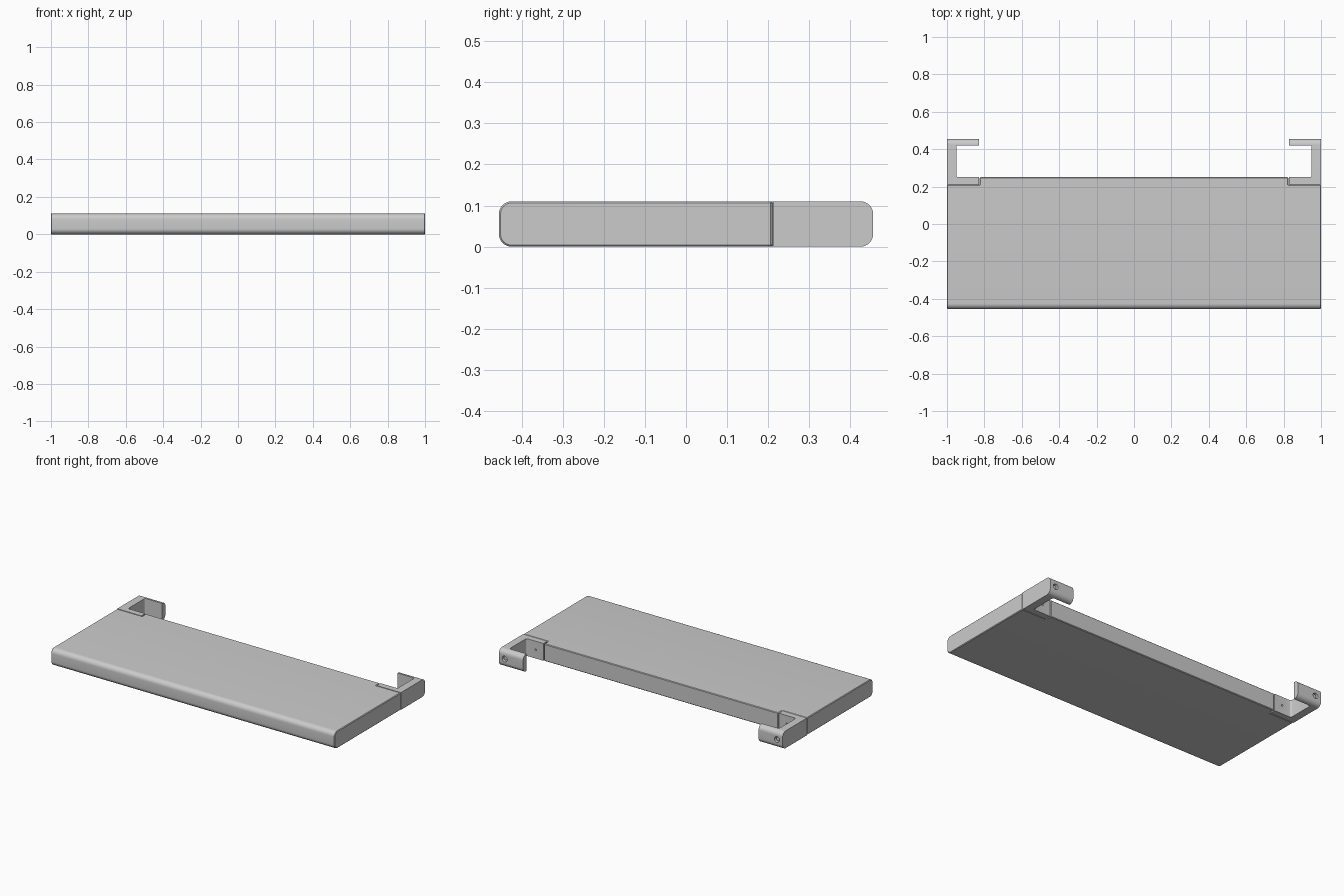
import bpy, bmesh
from math import sin, cos, pi, radians
from mathutils import Matrix, Vector

if "Cube" in bpy.data.objects:
    bpy.data.objects.remove(bpy.data.objects["Cube"])

H, R = 0.11, 0.03          # board thickness, edge radius


def to_object(bm, name):
    bmesh.ops.recalc_face_normals(bm, faces=bm.faces[:])
    me = bpy.data.meshes.new(name)
    bm.to_mesh(me)
    bm.free()
    ob = bpy.data.objects.new(name, me)
    bpy.context.collection.objects.link(ob)
    return ob


def extrude_x(name, profile, x0, x1):
    bm = bmesh.new()
    face = bm.faces.new([bm.verts.new((x0, y, z)) for y, z in profile])
    new = bmesh.ops.extrude_face_region(bm, geom=[face])["geom"]
    verts = [v for v in new if isinstance(v, bmesh.types.BMVert)]
    bmesh.ops.translate(bm, vec=(x1 - x0, 0, 0), verts=verts)
    return to_object(bm, name)


def rounded_end(y_flat, y_round, n=8):
    s = 1 if y_round > y_flat else -1
    cy = y_round - s * R
    low = [(cy + s * R * sin(i * pi / 2 / n), R - R * cos(i * pi / 2 / n)) for i in range(n + 1)]
    return [(y_flat, 0)] + low + [(y, H - z) for y, z in reversed(low)] + [(y_flat, H)]


def box(name, lo, hi, fillet=0):
    lo, hi = Vector(lo), Vector(hi)
    bm = bmesh.new()
    bmesh.ops.create_cube(bm, size=1)
    for v in bm.verts:
        v.co = (lo + hi) / 2 + v.co * (hi - lo)
    if fillet:
        edges = [e for e in bm.edges if abs(e.verts[0].co.z - e.verts[1].co.z) > 0.01]
        bmesh.ops.bevel(bm, geom=edges, offset=fillet, segments=4, profile=0.5, affect='EDGES')
    return to_object(bm, name)


def rod(name, x, y0, y1, r):
    bm = bmesh.new()
    m = Matrix.Translation((x, (y0 + y1) / 2, H / 2)) @ Matrix.Rotation(pi / 2, 4, 'X')
    bmesh.ops.create_cone(bm, cap_ends=True, segments=24, radius1=r, radius2=r,
                          depth=y1 - y0, matrix=m)
    return to_object(bm, name)


def apply(ob, kind, **settings):
    mod = ob.modifiers.new(kind, kind)
    for k, v in settings.items():
        setattr(mod, k, v)
    bpy.ops.object.select_all(action='DESELECT')
    bpy.context.view_layer.objects.active = ob
    ob.select_set(True)
    bpy.ops.object.modifier_apply(modifier=mod.name)


def cut(ob, cutter):
    cutter.hide_render = True
    apply(ob, 'BOOLEAN', operation='DIFFERENCE', object=cutter, solver='EXACT')
    bpy.data.objects.remove(cutter)


def smooth(ob):
    bpy.ops.object.select_all(action='DESELECT')
    bpy.context.view_layer.objects.active = ob
    ob.select_set(True)
    bpy.ops.object.shade_smooth_by_angle(angle=radians(30))


# Shelf board with rounded front and notched back corners
shelf = extrude_x("shelf_board", rounded_end(0.25, -0.455), -1, 1)
for s in (-1, 1):
    xs = sorted((s * 0.825, s * 1.2))
    cut(shelf, box("notch", (xs[0], 0.21, -0.1), (xs[1], 0.4, 0.3)))
apply(shelf, 'BEVEL', width=0.004, segments=1, limit_method='ANGLE', angle_limit=radians(50))
smooth(shelf)

# C-shaped wall brackets with screw holes
bracket = extrude_x("wall_brackets", rounded_end(0.212, 0.455), 0.83, 1)
cut(bracket, box("opening", (0.6, 0.25, -0.1), (0.95, 0.42, 0.3), fillet=0.01))
cut(bracket, rod("screw_hole", 0.96, 0.438, 0.5, 0.018))
cut(bracket, rod("pilot_hole", 0.885, 0.225, 0.3, 0.006))
apply(bracket, 'MIRROR', use_axis=(True, False, False))
smooth(bracket)

# Screw heads seated in the holes
screws = rod("screw_heads", 0.96, 0.437, 0.446, 0.011)
apply(screws, 'MIRROR', use_axis=(True, False, False))
smooth(screws)
